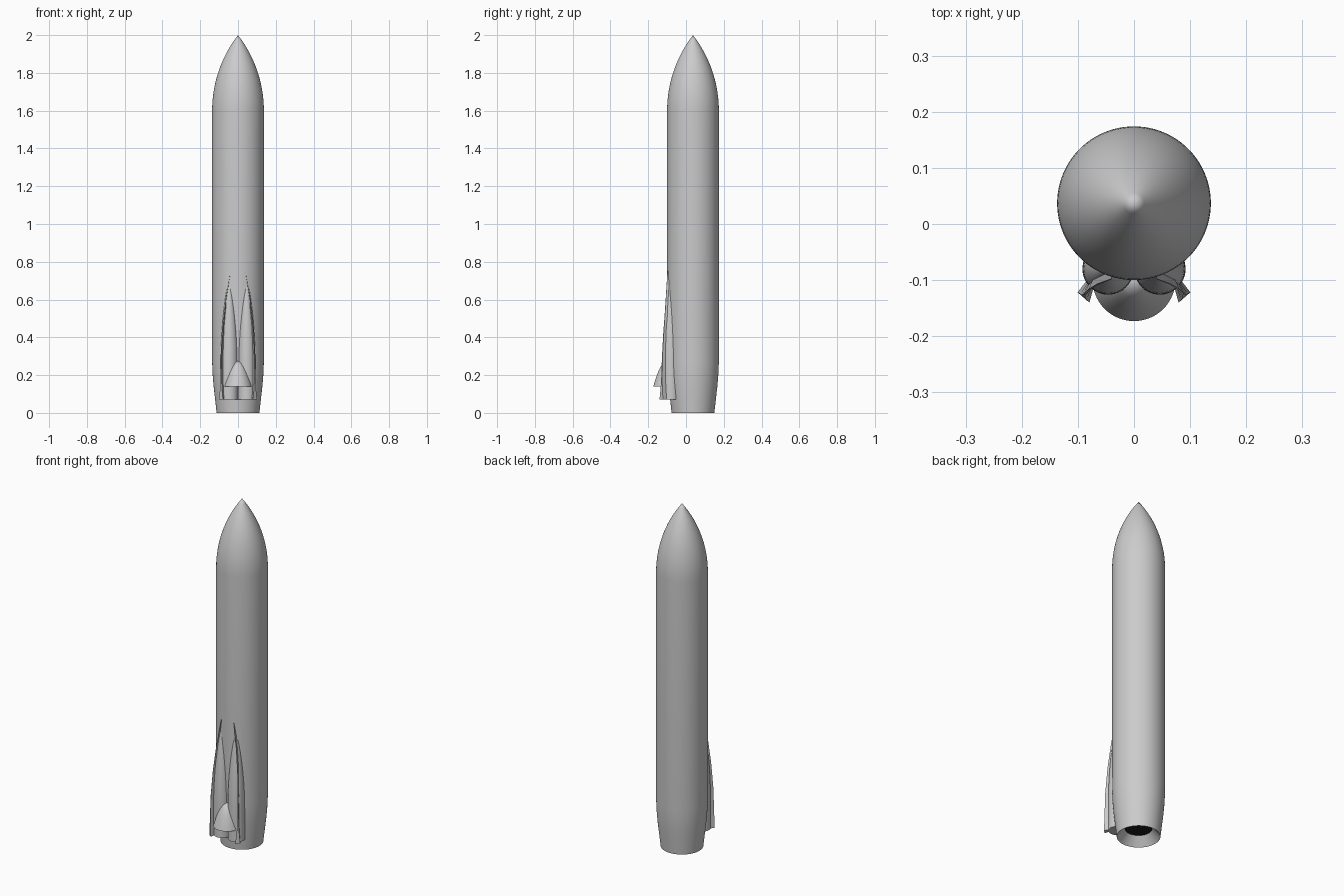
import bpy
import bmesh
import math
from mathutils import Vector

if "Cube" in bpy.data.objects:
    bpy.data.objects.remove(bpy.data.objects["Cube"], do_unlink=True)


def material(name, value):
    m = bpy.data.materials.new(name)
    m.use_nodes = True
    color = (value, value, value, 1)
    m.diffuse_color = color
    m.node_tree.nodes["Principled BSDF"].inputs["Base Color"].default_value = color
    return m


GREY = material("hull grey", 0.6)
BLACK = material("exhaust black", 0.01)


def finish(name, bm, mat, angle=30):
    bmesh.ops.remove_doubles(bm, verts=bm.verts, dist=1e-5)
    bmesh.ops.recalc_face_normals(bm, faces=bm.faces)
    me = bpy.data.meshes.new(name)
    bm.to_mesh(me)
    bm.free()
    me.materials.append(mat)
    ob = bpy.data.objects.new(name, me)
    bpy.context.collection.objects.link(ob)
    bpy.ops.object.select_all(action="DESELECT")
    ob.select_set(True)
    bpy.context.view_layer.objects.active = ob
    bpy.ops.object.shade_smooth_by_angle(angle=math.radians(angle))
    return ob


def lathe(name, profile, center, mat, steps=64):
    """Revolve (radius, height) points about a vertical axis."""
    bm = bmesh.new()
    verts = [bm.verts.new((center[0] + r, center[1], z)) for r, z in profile]
    edges = [bm.edges.new(pair) for pair in zip(verts, verts[1:])]
    bmesh.ops.spin(bm, geom=verts + edges, cent=(*center, 0), axis=(0, 0, 1),
                   angle=math.tau, steps=steps)
    return finish(name, bm, mat)


def ogive(radius, z0, z1, n=16):
    """Pointed arc from the full radius at z0 to a tip at z1."""
    length = z1 - z0
    rho = (radius ** 2 + length ** 2) / (2 * radius)
    pts = []
    for i in range(n + 1):
        h = length * i / n
        pts.append((max(0, math.sqrt(rho ** 2 - h ** 2) + radius - rho), z0 + h))
    return pts


# Hull with tapered tail, recessed nozzle and pointed nose
AXIS = (0, 0.037)
R = 0.137
tail = [(0, 0.05), (0.07, 0.05), (0.113, 0), (0.121, 0.07),
        (0.129, 0.14), (0.134, 0.2), (R, 0.27)]
lathe("hull", tail + ogive(R, 1.6, 2), AXIS, GREY, 96)
lathe("exhaust_opening", [(0, 0.047), (0.07, 0.047), (0.07, 0.049), (0, 0.049)],
      AXIS, BLACK)

# Rounded half-cowl between the boosters
cowl = [(0, 0.14)]
for i in range(13):
    t = i / 12
    cowl.append((0.074 * math.sqrt(1 - t), 0.14 + 0.135 * t))
lathe("front_cowl", cowl, (0, -0.099), GREY)

# Slim side boosters and their flared wedge fins
FIN = [  # height, outer x, outer y, half width of the outer edge
    (0.75, 0.04, -0.098, 0.0005), (0.6, 0.064, -0.107, 0.001),
    (0.45, 0.08, -0.117, 0.0015), (0.3, 0.088, -0.126, 0.002),
    (0.17, 0.09, -0.129, 0.004), (0.12, 0.09, -0.13, 0.008),
    (0.07, 0.09, -0.131, 0.014)]
for side, sign in (("left", 1), ("right", -1)):
    lathe(side + "_booster", [(0, 0.07), (0.046, 0.07)] + ogive(0.046, 0.25, 0.74),
          (sign * 0.046, -0.08), GREY, 48)
    bm = bmesh.new()
    rings = []
    for z, x, y, w in FIN:
        root = Vector((sign * min(x, 0.06), -0.07, z))
        outer = Vector((sign * x, y, z))
        across = Vector((sign * 0.75, 0.66, 0)) * w
        rings.append([bm.verts.new(p) for p in (root, outer + across, outer - across)])
    for a, b in zip(rings, rings[1:]):
        for i in range(3):
            j = (i + 1) % 3
            bm.faces.new((a[i], a[j], b[j], b[i]))
    bm.faces.new(rings[0])
    bm.faces.new(rings[-1])
    finish(side + "_fin", bm, GREY)
